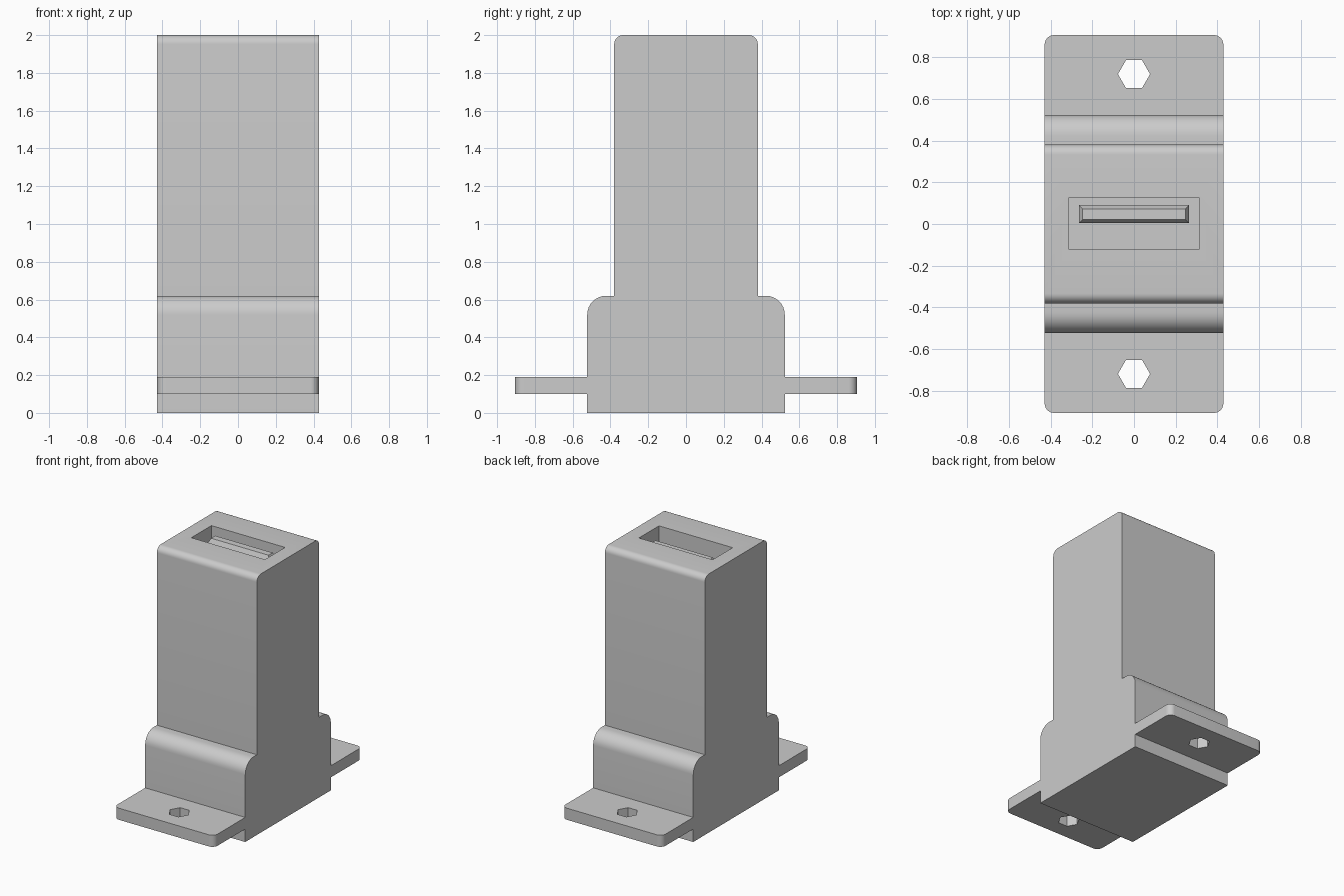
import bpy, bmesh
from math import sin, cos, pi, radians
from mathutils import Matrix

if "Cube" in bpy.data.objects:
    bpy.data.objects.remove(bpy.data.objects["Cube"])

HALF_X = 0.428


def arc(cx, cy, r, start, steps=8):
    """Quarter arc, counter-clockwise from the start angle in degrees."""
    return [(cx + r * cos(radians(start) + pi / 2 * i / steps),
             cy + r * sin(radians(start) + pi / 2 * i / steps)) for i in range(steps + 1)]


def prism(name, outline, depth, place):
    """Extrude a 2D outline by depth along local z, mapping points with place(u, v, w)."""
    bm = bmesh.new()
    face = bm.faces.new([bm.verts.new(place(u, v, 0)) for u, v in outline])
    ext = bmesh.ops.extrude_face_region(bm, geom=[face])["geom"]
    shift = Matrix.Translation([b - a for a, b in zip(place(0, 0, 0), place(0, 0, depth))])
    bmesh.ops.transform(bm, matrix=shift,
                        verts=[g for g in ext if isinstance(g, bmesh.types.BMVert)])
    bmesh.ops.recalc_face_normals(bm, faces=bm.faces)
    mesh = bpy.data.meshes.new(name)
    bm.to_mesh(mesh)
    bm.free()
    obj = bpy.data.objects.new(name, mesh)
    bpy.context.collection.objects.link(obj)
    return obj


def activate(obj):
    bpy.ops.object.select_all(action='DESELECT')
    obj.select_set(True)
    bpy.context.view_layer.objects.active = obj


def cut(obj, cutter):
    """Subtract the cutter and remove it."""
    mod = obj.modifiers.new("cut", 'BOOLEAN')
    mod.operation, mod.solver, mod.object = 'DIFFERENCE', 'EXACT', cutter
    activate(obj)
    bpy.ops.object.modifier_apply(modifier=mod.name)
    bpy.data.objects.remove(cutter)


def rect(x0, x1, y0, y1):
    return [(x0, y0), (x1, y0), (x1, y1), (x0, y1)]


def upright(z0):
    return lambda u, v, w: (u, v, z0 + w)


# Stepped body: right half of the side profile, then mirrored
half = [(0.523, 0)] + arc(0.423, 0.52, 0.1, 0) + [(0.38, 0.62)] + arc(0.333, 1.953, 0.047, 0)
profile = half + [(-y, z) for y, z in reversed(half)]
body = prism("body", profile, 2 * HALF_X, lambda u, v, w: (w - HALF_X, u, v))

# Socket pocket in the top
FLOOR = 1.58
cut(body, prism("pocket_cutter", rect(-0.315, 0.315, -0.12, 0.125), 1.0, upright(FLOOR)))
activate(body)
bpy.ops.object.shade_smooth_by_angle(angle=radians(30))

# Contact tongue with a tapered tip
tongue = prism("socket_tongue", rect(-0.263, 0.263, 0.005, 0.09), 1.925 - FLOOR, upright(FLOOR))
bm = bmesh.new()
bm.from_mesh(tongue.data)
top = max(bm.faces, key=lambda f: f.calc_center_median().z)
bmesh.ops.inset_region(bm, faces=[top], thickness=0.024)
for v in top.verts:
    v.co.z = 1.96
bm.to_mesh(tongue.data)
bm.free()

# Mounting tabs with rounded outer corners and hexagonal screw holes
for name, s in (("front_tab", -1), ("back_tab", 1)):
    r = 0.045
    outline = ([(-HALF_X, 0.523), (HALF_X, 0.523)]
               + arc(HALF_X - r, 0.905 - r, r, 0) + arc(r - HALF_X, 0.905 - r, r, 90))
    tab = prism(name, [(x, s * y) for x, y in outline], 0.09, upright(0.10))
    hexagon = [(0.077 * cos(i * pi / 3), s * 0.718 + 0.077 * sin(i * pi / 3)) for i in range(6)]
    cut(tab, prism("hole_cutter", hexagon, 0.3, upright(0.0)))
    activate(tab)
    bpy.ops.object.shade_smooth_by_angle(angle=radians(30))
